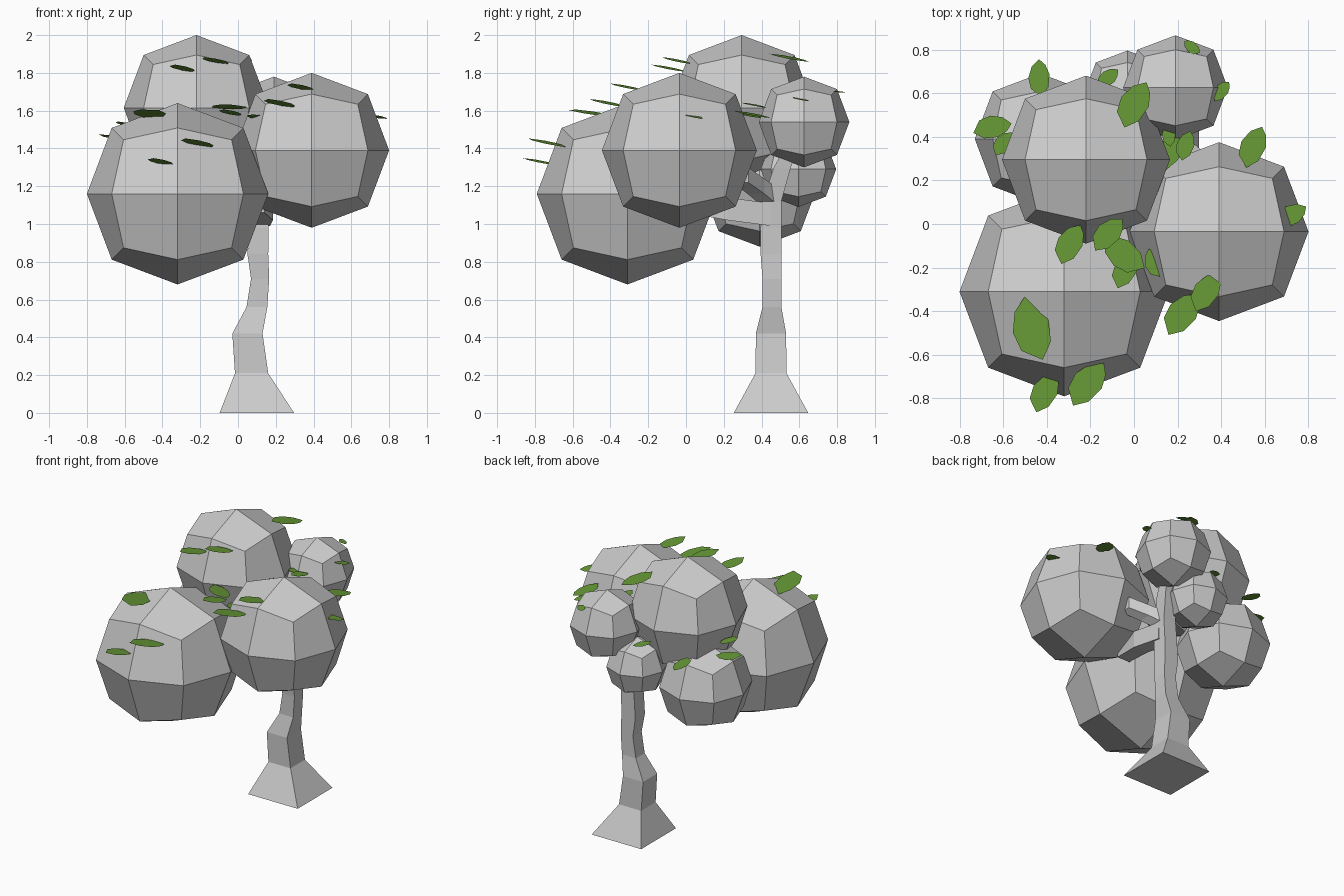
import bpy, bmesh, math
from mathutils import Vector


def mesh_object(name, bm):
    mesh = bpy.data.meshes.new(name)
    bm.to_mesh(mesh)
    bm.free()
    obj = bpy.data.objects.new(name, mesh)
    bpy.context.collection.objects.link(obj)
    return obj


def square_tube(name, rings, axis):
    """Loft square rings (x, y, z, half a, half b); axis is the ring normal."""
    a, b = [i for i in range(3) if i != axis]
    bm = bmesh.new()
    loops = []
    for x, y, z, ha, hb in rings:
        loop = []
        for sa, sb in ((-1, -1), (1, -1), (1, 1), (-1, 1)):
            p = Vector((x, y, z))
            p[a] += sa * ha
            p[b] += sb * hb
            loop.append(bm.verts.new(p))
        loops.append(loop)
    for lo, hi in zip(loops, loops[1:]):
        for i in range(4):
            j = (i + 1) % 4
            bm.faces.new((lo[i], lo[j], hi[j], hi[i]))
    bm.faces.new(loops[0])
    bm.faces.new(loops[-1])
    bmesh.ops.recalc_face_normals(bm, faces=bm.faces)
    return mesh_object(name, bm)


# Crooked trunk with a flared foot, rising into the back foliage
square_tube("trunk", [
    (0.10, 0.45, 0.00, 0.197, 0.197), (0.072, 0.45, 0.21, 0.088, 0.082),
    (0.05, 0.45, 0.42, 0.08, 0.08), (0.10, 0.455, 0.56, 0.055, 0.05),
    (0.117, 0.455, 0.71, 0.048, 0.05), (0.105, 0.45, 0.84, 0.055, 0.055),
    (0.11, 0.45, 0.98, 0.052, 0.055), (0.12, 0.455, 1.12, 0.05, 0.05),
    (0.15, 0.51, 1.30, 0.045, 0.045), (0.18, 0.58, 1.45, 0.03, 0.03)], 2)

# Side branches
square_tube("front_branch", [(0.12, 0.45, 1.05, 0.05, 0.06),
                             (0.13, 0.22, 1.08, 0.055, 0.06),
                             (0.09, 0.00, 1.11, 0.05, 0.05)], 1)
square_tube("right_branch", [(0.13, 0.46, 1.13, 0.045, 0.045),
                             (0.22, 0.37, 1.20, 0.045, 0.04),
                             (0.32, 0.29, 1.26, 0.04, 0.04)], 0)

# Foliage balls: cubes rounded by one subdivision level
BALLS = [
    ("front_foliage", (-0.32, -0.31, 1.16), 0.48),
    ("right_foliage", (0.39, -0.035, 1.39), 0.41),
    ("top_foliage", (-0.22, 0.295, 1.615), 0.385),
    ("back_foliage", (0.19, 0.625, 1.54), 0.24),
    ("left_foliage", (-0.43, 0.39, 1.18), 0.30),
    ("small_foliage", (-0.03, 0.595, 1.29), 0.20),
]
for name, centre, r in BALLS:
    bm = bmesh.new()
    bmesh.ops.create_cube(bm, size=2 * r / 0.8395)
    ball = mesh_object(name, bm)
    ball.location = centre
    sub = ball.modifiers.new("round", "SUBSURF")
    sub.levels = sub.render_levels = 1

# Loose flat leaves: x, y, z, length, heading in degrees
green = bpy.data.materials.new("leaf_green")
green.diffuse_color = (0.13, 0.31, 0.035, 1)
LEAVES = [
    (-0.435, 0.67, 1.43, 0.17, 90), (-0.65, 0.445, 1.46, 0.18, 10),
    (-0.60, 0.37, 1.53, 0.13, 50), (-0.48, 0.16, 1.58, 0.18, 125),
    (-0.47, -0.48, 1.585, 0.30, 102), (-0.215, -0.73, 1.43, 0.24, 50),
    (-0.41, -0.77, 1.33, 0.20, 60), (0.33, -0.31, 1.725, 0.20, 55),
    (0.22, -0.41, 1.64, 0.23, 50), (-0.295, -0.09, 1.825, 0.20, 60),
    (-0.12, -0.045, 1.865, 0.19, 45), (-0.05, -0.14, 1.62, 0.23, 140),
    (-0.04, -0.21, 1.59, 0.18, 60), (0.09, -0.18, 1.57, 0.14, 110),
    (0.00, 0.55, 1.88, 0.23, 60), (0.145, 0.32, 1.58, 0.21, 45),
    (0.235, 0.36, 1.63, 0.14, 70), (0.16, 0.41, 1.62, 0.11, 90),
    (-0.12, 0.67, 1.49, 0.12, 40), (0.265, 0.81, 1.70, 0.09, 140),
    (0.40, 0.61, 1.66, 0.11, 50), (0.545, 0.355, 1.58, 0.20, 65),
    (0.72, 0.04, 1.57, 0.16, 30),
]
OUTLINE = [(-0.5, -0.07), (-0.25, -0.25), (0.1, -0.28), (0.35, -0.17),
           (0.5, 0.0), (0.3, 0.2), (0.0, 0.29), (-0.3, 0.22)]
bm = bmesh.new()
for x, y, z, length, heading in LEAVES:
    c, s = math.cos(math.radians(heading)), math.sin(math.radians(heading))
    loop = []
    for u, v in OUTLINE:
        dx, dy = length * (u * c - v * s), length * (u * s + v * c)
        loop.append(bm.verts.new((x + dx, y + dy, z - 0.1 * dx - 0.16 * dy)))
    bm.faces.new(loop)
leaves = mesh_object("leaves", bm)
leaves.data.materials.append(green)
